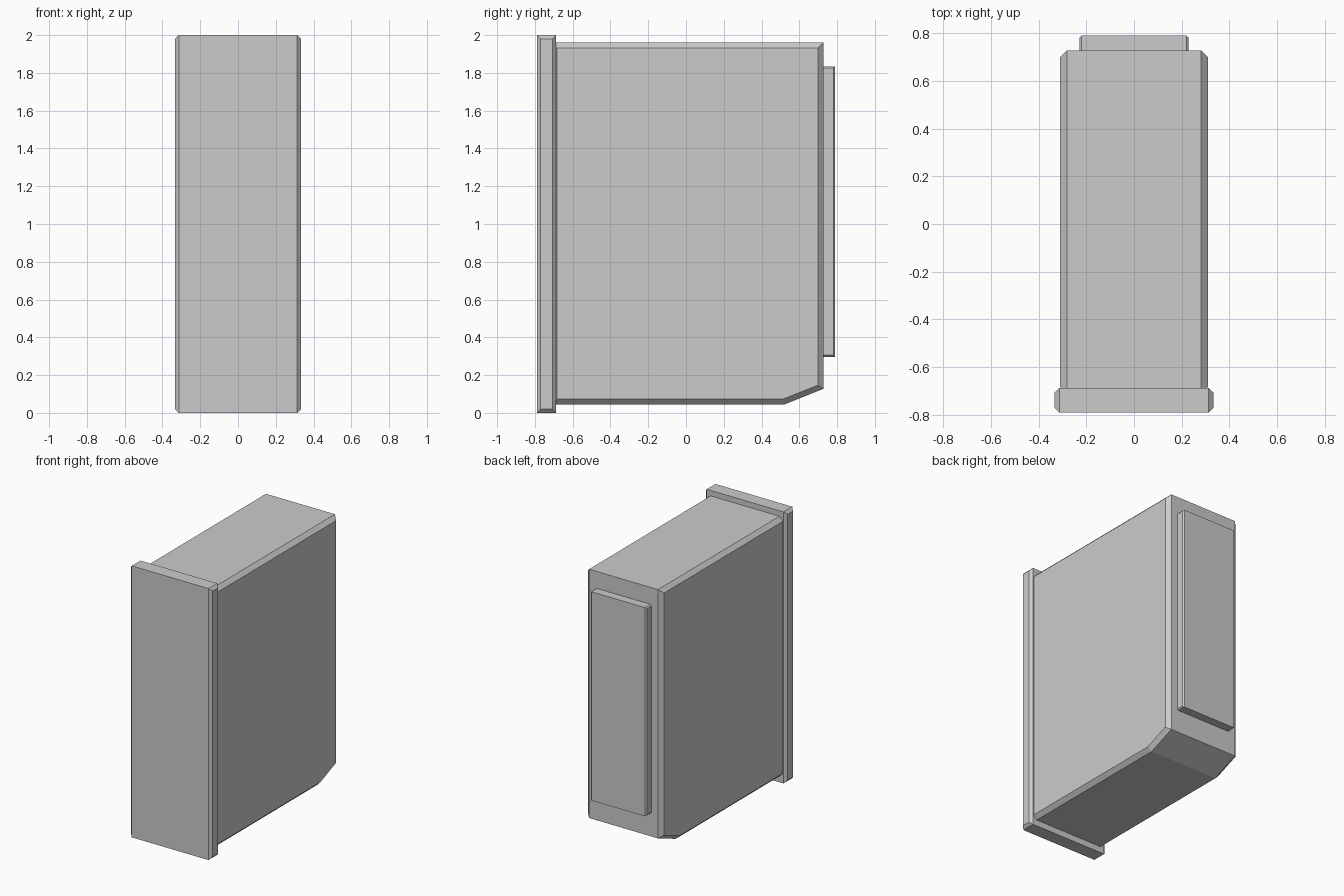
import bpy
import bmesh

cube = bpy.data.objects.get("Cube")
if cube:
    bpy.data.objects.remove(cube, do_unlink=True)

grey = bpy.data.materials.new("light_grey")
grey.use_nodes = True
colour = (0.6, 0.6, 0.6, 1)
grey.diffuse_color = colour
grey.node_tree.nodes["Principled BSDF"].inputs["Base Color"].default_value = colour


def chamfered_slab(name, profile, half_width, chamfer):
    """Extrude a side (y, z) profile across x, with chamfered left and right rims."""
    inner = half_width - chamfer
    bm = bmesh.new()
    start = bm.faces.new([bm.verts.new((-inner, y, z)) for y, z in profile])
    result = bmesh.ops.extrude_face_region(bm, geom=[start], use_keep_orig=True)
    moved = [v for v in result["geom"] if isinstance(v, bmesh.types.BMVert)]
    bmesh.ops.translate(bm, verts=moved, vec=(2 * inner, 0, 0))
    bmesh.ops.recalc_face_normals(bm, faces=bm.faces)
    caps = [f for f in bm.faces if abs(f.normal.x) > 0.9]
    bmesh.ops.inset_individual(bm, faces=caps, thickness=chamfer, depth=chamfer,
                               use_even_offset=True)
    mesh = bpy.data.meshes.new(name)
    bm.to_mesh(mesh)
    bm.free()
    mesh.materials.append(grey)
    obj = bpy.data.objects.new(name, mesh)
    bpy.context.collection.objects.link(obj)
    return obj


def rectangle(y0, y1, z0, z1):
    return [(y0, z0), (y1, z0), (y1, z1), (y0, z1)]


# Tall front plate
chamfered_slab("front_plate", rectangle(-0.79, -0.688, 0, 2), 0.333, 0.02)

# Main body with its lower back corner cut off
chamfered_slab("body", [(-0.712, 0.045), (0.521, 0.045), (0.727, 0.127),
                        (0.727, 1.96), (-0.712, 1.96)], 0.31, 0.029)

# Raised back panel
chamfered_slab("back_panel", rectangle(0.715, 0.79, 0.297, 1.835), 0.228, 0.009)
